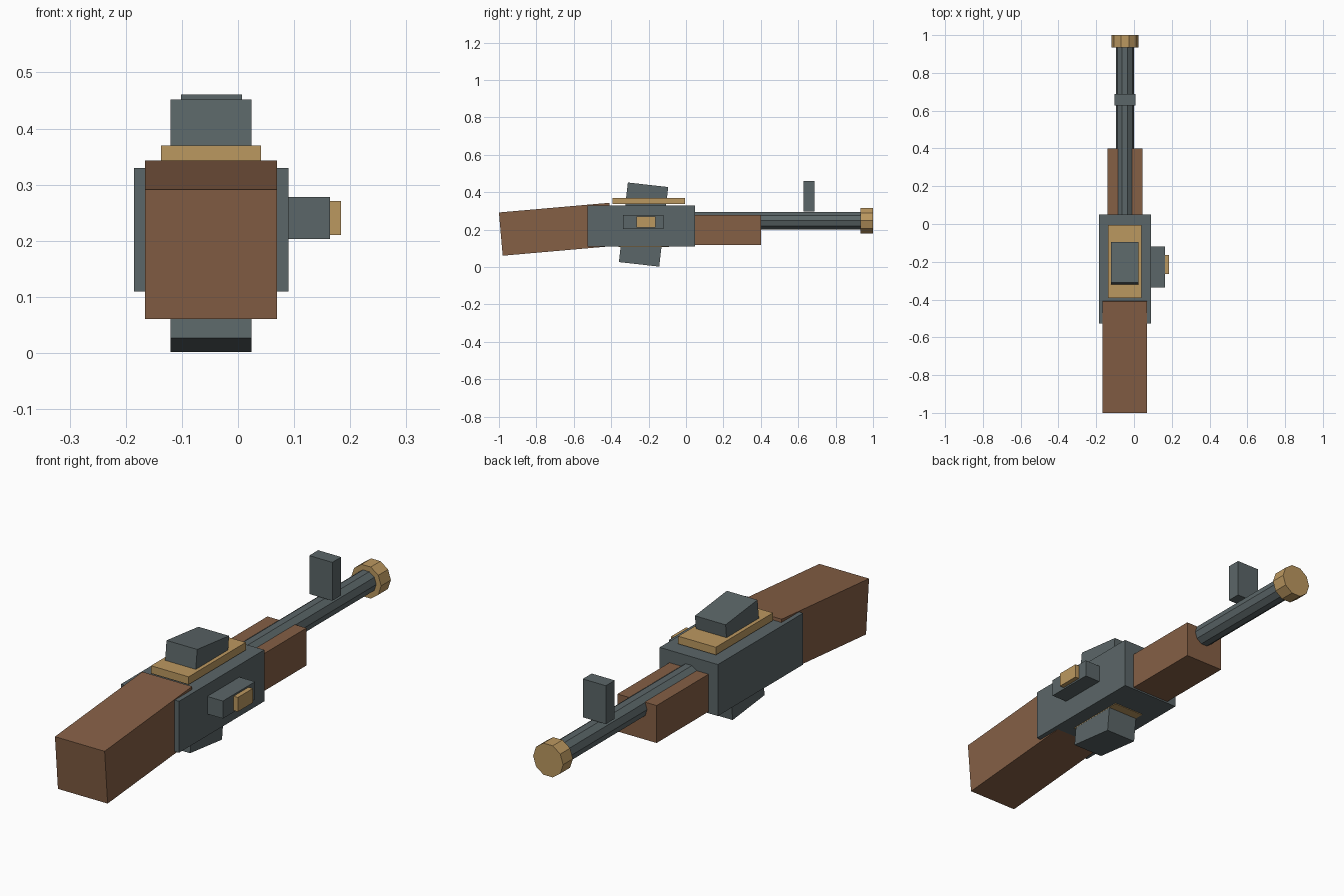
import bpy
import math

if "Cube" in bpy.data.objects:
    bpy.data.objects.remove(bpy.data.objects["Cube"])

CX = -0.048  # centreline of the long parts


def material(name, rgb):
    m = bpy.data.materials.new(name)
    m.diffuse_color = (*rgb, 1.0)
    m.use_nodes = True
    m.node_tree.nodes["Principled BSDF"].inputs["Base Color"].default_value = m.diffuse_color
    return m


STEEL = material("steel grey", (0.105, 0.133, 0.138))
WOOD = material("walnut brown", (0.235, 0.115, 0.06))
BRASS = material("brass", (0.50, 0.314, 0.117))


def finish(name, mat):
    ob = bpy.context.object
    ob.name = name
    ob.data.materials.append(mat)
    return ob


def box(name, mat, x, y, z):
    """Axis-aligned block from (min, max) ranges."""
    r = (x, y, z)
    bpy.ops.mesh.primitive_cube_add(size=1, location=[(a + b) / 2 for a, b in r])
    bpy.context.object.scale = [b - a for a, b in r]
    return finish(name, mat)


def tilted_box(name, mat, centre, size, pitch):
    """Block pitched about the x axis."""
    bpy.ops.mesh.primitive_cube_add(size=1, location=centre,
                                    rotation=(math.radians(pitch), 0, 0))
    bpy.context.object.scale = size
    return finish(name, mat)


def tube(name, mat, radius, y0, y1):
    """Ten-sided prism along y, with corners on the left and right."""
    bpy.ops.mesh.primitive_cylinder_add(vertices=10, radius=radius, depth=y1 - y0,
                                        location=(CX, (y0 + y1) / 2, 0.2475),
                                        rotation=(math.pi / 2, 0, 0))
    ob = finish(name, mat)
    for v in ob.data.vertices:  # quarter turn so the flats face up and down
        v.co.x, v.co.y = -v.co.y, v.co.x
    return ob


# Body
box("receiver", STEEL, (-0.185, 0.09), (-0.527, 0.049), (0.11, 0.33))
box("handguard", WOOD, (-0.141, 0.044), (0.0, 0.40), (0.117, 0.277))

# Shoulder stock, dropping towards the rear
a, length, height = math.radians(5), 0.593, 0.232
cy = -0.98 + (length * math.cos(a) - height * math.sin(a)) / 2
cz = 0.0605 + (length * math.sin(a) + height * math.cos(a)) / 2
tilted_box("stock", WOOD, (CX, cy, cz), (0.235, length, height), 5)

# Barrel, muzzle and sight
tube("barrel", STEEL, 0.048, 0.0, 0.97)
tube("muzzle_ring", BRASS, 0.071, 0.934, 1.0)
box("front_sight", STEEL, (-0.102, 0.007), (0.627, 0.687), (0.297, 0.461))

# Magazine passing through the receiver, with its collars
tilted_box("magazine", STEEL, (CX, -0.227, 0.227), (0.145, 0.217, 0.428), -6.4)
box("top_plate", BRASS, (-0.137, 0.041), (-0.392, -0.006), (0.337, 0.37))
box("bottom_plate", BRASS, (-0.12, 0.025), (-0.36, -0.09), (0.107, 0.113))

# Side bolt
box("bolt_block", STEEL, (0.08, 0.164), (-0.336, -0.119), (0.203, 0.278))
box("bolt_button", BRASS, (0.16, 0.184), (-0.264, -0.163), (0.21, 0.271))
